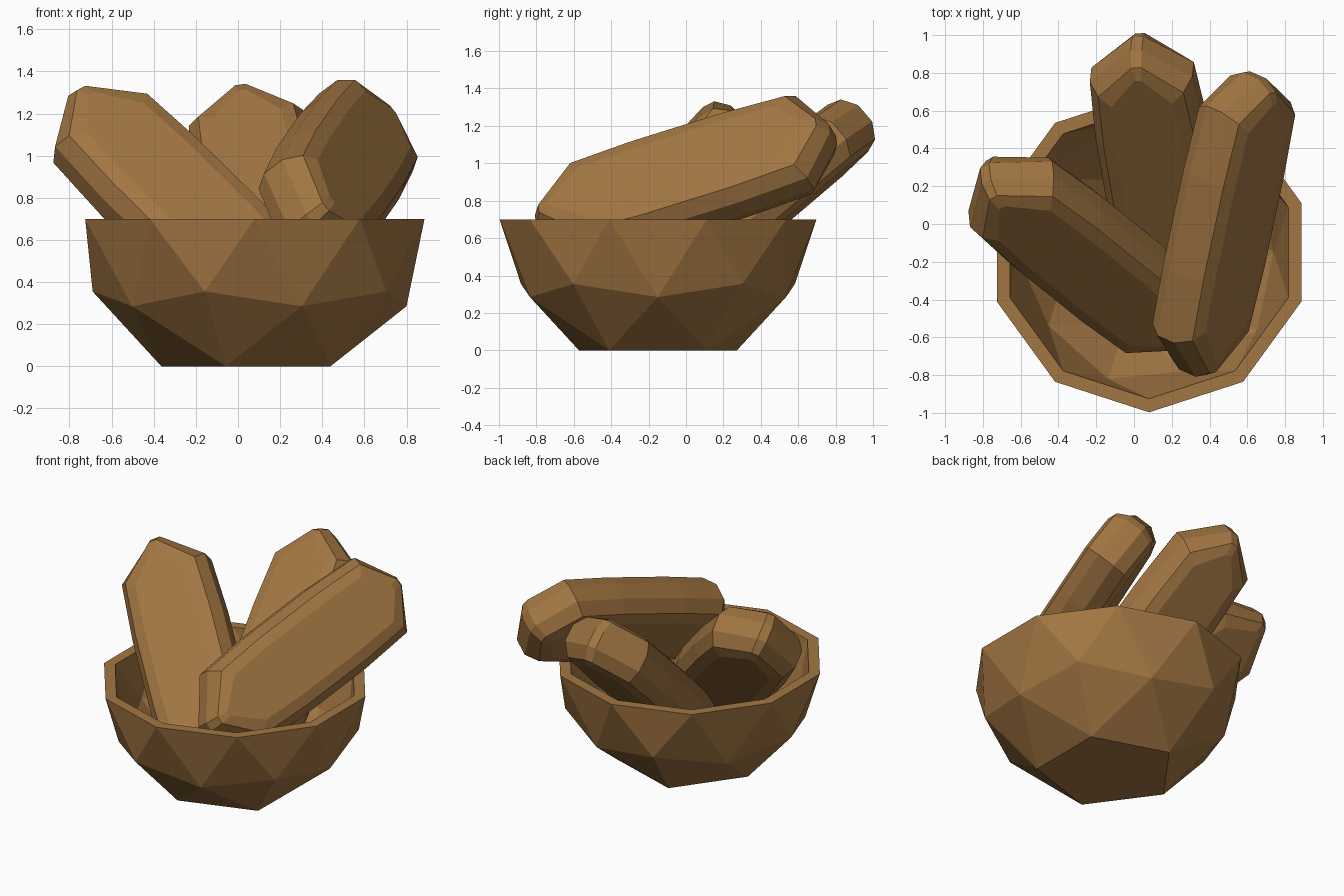
import bpy, bmesh, math
from mathutils import Vector

if "Cube" in bpy.data.objects:
    bpy.data.objects.remove(bpy.data.objects["Cube"])

brown = bpy.data.materials.new("crust_brown")
brown.diffuse_color = (0.36, 0.18, 0.055, 1)
brown.use_nodes = True
brown.node_tree.nodes["Principled BSDF"].inputs["Base Color"].default_value = brown.diffuse_color


def make_object(name, bm):
    bmesh.ops.recalc_face_normals(bm, faces=bm.faces)
    mesh = bpy.data.meshes.new(name)
    bm.to_mesh(mesh)
    bm.free()
    mesh.materials.append(brown)
    obj = bpy.data.objects.new(name, mesh)
    bpy.context.collection.objects.link(obj)


# Bowl: lower half of a faceted ball, with a flat pentagon base and a thick wall
RIM_Z, CX, CY = 0.70, 0.08, -0.15


def bowl_shell(bm, k):
    def vert(deg, r, z):
        a = math.radians(deg)
        return bm.verts.new((CX + r * k * math.cos(a), CY + r * k * math.sin(a),
                             RIM_Z - (RIM_Z - z) * k))
    base = [vert(180 + 72 * i, 0.444, 0) for i in range(5)]
    mid = [vert(180 + 36 * i, *((0.77, 0.355) if i % 2 == 0 else (0.72, 0.285)))
           for i in range(10)]
    rim = [vert(198 + 36 * i, 0.847, RIM_Z) for i in range(10)]
    bm.faces.new(base)
    for i in range(5):
        p, q = base[i], base[(i + 1) % 5]
        m = mid[2 * i + 1]
        bm.faces.new((p, mid[2 * i], m))
        bm.faces.new((p, m, q))
        bm.faces.new((q, m, mid[(2 * i + 2) % 10]))
    for i in range(10):
        bm.faces.new((mid[i], rim[i], mid[(i + 1) % 10]))
        bm.faces.new((mid[i], rim[i - 1], rim[i]))
    return rim


bm = bmesh.new()
outer = bowl_shell(bm, 1.0)
inner = bowl_shell(bm, 0.915)
for i in range(10):
    bm.faces.new((outer[i - 1], outer[i], inner[i], inner[i - 1]))
make_object("bowl", bm)


# Loaves: a long outline with pointed ends, stacked in layers with rounded-off edges
def loaf(name, centre, along, across, top_len, low_len, half_wid=0.305, thick=0.165):
    d = Vector(along).normalized()
    w = Vector(across)
    w = (w - d * w.dot(d)).normalized()
    n = d.cross(w)
    tip = 0.03
    side = [(top_len, tip), (0.68, half_wid * 0.93), (0.3, half_wid), (-0.25, half_wid),
            (-0.62, half_wid * 0.93), (-low_len, tip)]
    outline = side + [(l, -s) for l, s in reversed(side)]
    bm = bmesh.new()
    rings = []
    for h, inset in ((-1, 0.12), (-0.85, 0.05), (-0.35, 0), (0.35, 0), (0.85, 0.05), (1, 0.12)):
        sl, sw = 1 - inset / 0.88, 1 - inset / half_wid
        rings.append([bm.verts.new(Vector(centre) + d * l * sl + w * s * sw + n * h * thick)
                      for l, s in outline])
    for a, b in zip(rings, rings[1:]):
        for i in range(len(a)):
            bm.faces.new((a[i - 1], a[i], b[i], b[i - 1]))
    bm.faces.new(rings[0])
    bm.faces.new(rings[-1])
    make_object(name, bm)


loaf("left_loaf", (-0.23, -0.18, 0.71), (-0.61, 0.49, 0.60), (0.78, 0.46, 0.415), 0.90, 0.80)
loaf("back_loaf", (0.13, 0.29, 0.70), (-0.13, 0.756, 0.64), (0.98, 0.04, 0.13), 0.88, 0.82,
     half_wid=0.295)
loaf("right_loaf", (0.47, 0.0, 0.91), (0.20, 0.93, 0.29), (-0.62, -0.09, 0.77), 0.84, 0.84)
